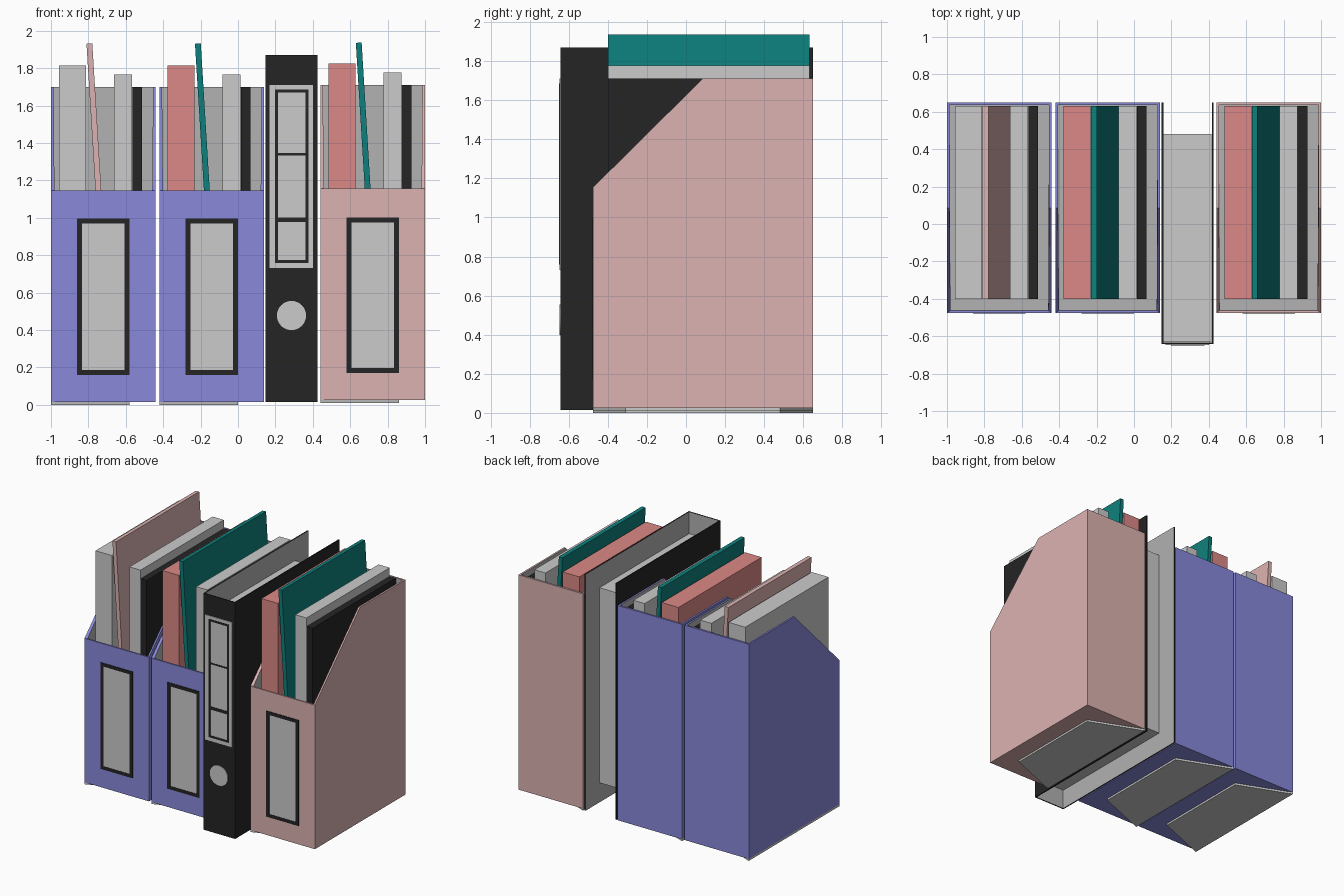
import bpy, bmesh, math

if "Cube" in bpy.data.objects:
    bpy.data.objects.remove(bpy.data.objects["Cube"])


def material(name, rgb):
    m = bpy.data.materials.new(name)
    m.diffuse_color = (*rgb, 1)
    m.use_nodes = True
    m.node_tree.nodes["Principled BSDF"].inputs["Base Color"].default_value = m.diffuse_color
    return m


BLUE = material("blue_card", (0.25, 0.25, 0.71))
ROSE = material("rose_card", (0.71, 0.45, 0.44))
RED = material("red_cover", (0.71, 0.25, 0.24))
TEAL = material("teal_cover", (0.004, 0.216, 0.205))
BLACK = material("black_card", (0.018, 0.018, 0.018))
LINING = material("grey_lining", (0.445, 0.445, 0.445))


def finish(name, bm, mat=None):
    bmesh.ops.recalc_face_normals(bm, faces=bm.faces)
    mesh = bpy.data.meshes.new(name)
    bm.to_mesh(mesh)
    bm.free()
    ob = bpy.data.objects.new(name, mesh)
    bpy.context.collection.objects.link(ob)
    if mat:
        mesh.materials.append(mat)
    return ob


def prism(name, pts, axis, a, b, mat=None, openings=(), open_caps=False, wall=0):
    """Extrude a 2D profile along an axis; optionally open it into a lined shell."""
    def place(p, t):
        return {"x": (t, p[0], p[1]), "y": (p[0], t, p[1]), "z": (p[0], p[1], t)}[axis]
    bm = bmesh.new()
    lo = [bm.verts.new(place(p, a)) for p in pts]
    hi = [bm.verts.new(place(p, b)) for p in pts]
    n = len(pts)
    sides = [bm.faces.new((lo[i], lo[(i + 1) % n], hi[(i + 1) % n], hi[i])) for i in range(n)]
    caps = [bm.faces.new(lo), bm.faces.new(hi)]
    bmesh.ops.recalc_face_normals(bm, faces=bm.faces)
    gone = [sides[i] for i in openings] + (caps if open_caps else [])
    if not gone:
        return finish(name, bm, mat)
    bmesh.ops.delete(bm, geom=gone, context='FACES_ONLY')
    mesh = bpy.data.meshes.new(name)
    bm.to_mesh(mesh)
    bm.free()
    ob = bpy.data.objects.new(name, mesh)
    bpy.context.collection.objects.link(ob)
    mesh.materials.append(mat)
    mesh.materials.append(LINING)
    sol = ob.modifiers.new("wall", 'SOLIDIFY')
    sol.thickness = wall
    sol.offset = -1
    sol.use_even_offset = True
    sol.material_offset = 1
    sol.material_offset_rim = 0
    return ob


def boxes(name, spans, mat=None):
    """One object from boxes given as (x0, x1, y0, y1, z0, z1)."""
    bm = bmesh.new()
    for x0, x1, y0, y1, z0, z1 in spans:
        for v in bmesh.ops.create_cube(bm, size=1)["verts"]:
            v.co = (x0 if v.co.x < 0 else x1,
                    y0 if v.co.y < 0 else y1,
                    z0 if v.co.z < 0 else z1)
    return finish(name, bm, mat)


def frame(name, x0, x1, z0, z1, y0, y1, t, mat, rails=()):
    """Rectangular border on the front, with optional (z, thickness) cross rails."""
    spans = [(x0, x0 + t, y0, y1, z0, z1), (x1 - t, x1, y0, y1, z0, z1),
             (x0 + t, x1 - t, y0, y1, z0, z0 + t), (x0 + t, x1 - t, y0, y1, z1 - t, z1)]
    spans += [(x0 + t, x1 - t, y0, y1, z - h / 2, z + h / 2) for z, h in rails]
    return boxes(name, spans, mat)


def magazine_holder(tag, x, dz, shell, wide, lean):
    # Open case with a sloping cut and grey lining
    z0 = 0.015 + dz
    side = [(-0.475, z0), (0.65, z0), (0.65, 1.70 + dz), (0.085, 1.70 + dz), (-0.475, 1.145 + dz)]
    prism(tag + "_holder_case", side, "x", x, x + 0.56, shell, openings=(2, 3), wall=0.014)
    # Folded flap underneath
    prism(tag + "_holder_bottom_flap", [(x, -0.475), (x + 0.42, -0.31), (x + 0.42, 0.48), (x, 0.65)],
          "z", dz, z0)
    # Label on the front
    frame(tag + "_holder_label_frame", x + 0.14, x + 0.42, 0.16 + dz, 0.995 + dz / 2,
          -0.479, -0.474, 0.026, BLACK)
    boxes(tag + "_holder_label", [(x + 0.166, x + 0.394, -0.477, -0.474, 0.186 + dz, 0.969 + dz / 2)])
    # Contents
    y0, y1, base = -0.40, 0.632, 0.03 + dz
    boxes(tag + "_wide_book", [(x + 0.043, x + 0.188, y0, y1, base, 1.815 + dz)], wide)
    prism(tag + "_leaning_folder",
          [(x + 0.306, base), (x + 0.337, base + 0.002), (x + 0.221, 1.932 + dz / 2), (x + 0.19, 1.93 + dz / 2)],
          "y", y0, y1, lean)
    boxes(tag + "_thin_book", [(x + 0.337, x + 0.434, y0, y1, base, 1.767 + dz)])
    boxes(tag + "_black_folder", [(x + 0.435, x + 0.487, y0, y1, base, 1.70 + dz)], BLACK)


magazine_holder("left", -1.0, 0, BLUE, None, ROSE)
magazine_holder("middle", -0.42, 0, BLUE, RED, TEAL)
magazine_holder("right", 0.44, 0.01, ROSE, RED, TEAL)

# Ring binder: folded cover open at top, bottom and back
prism("binder_cover", [(0.148, -0.642), (0.425, -0.642), (0.425, 0.65), (0.148, 0.65)], "z", 0.015, 1.87,
      BLACK, openings=(2,), open_caps=True, wall=0.009)
boxes("binder_papers", [(0.158, 0.415, -0.632, 0.48, 0.17, 1.70)])

# Spine label with ruled frame
boxes("binder_label", [(0.168, 0.402, -0.648, -0.641, 0.73, 1.71)])
frame("binder_label_frame", 0.197, 0.376, 0.758, 1.685, -0.65, -0.647, 0.016, BLACK,
      rails=[(1.34, 0.012), (0.99, 0.024)])

# Round finger hole disc
n = 32
prism("binder_finger_hole",
      [(0.286 + 0.078 * math.cos(2 * math.pi * i / n), 0.477 + 0.078 * math.sin(2 * math.pi * i / n))
       for i in range(n)], "y", -0.647, -0.641)
